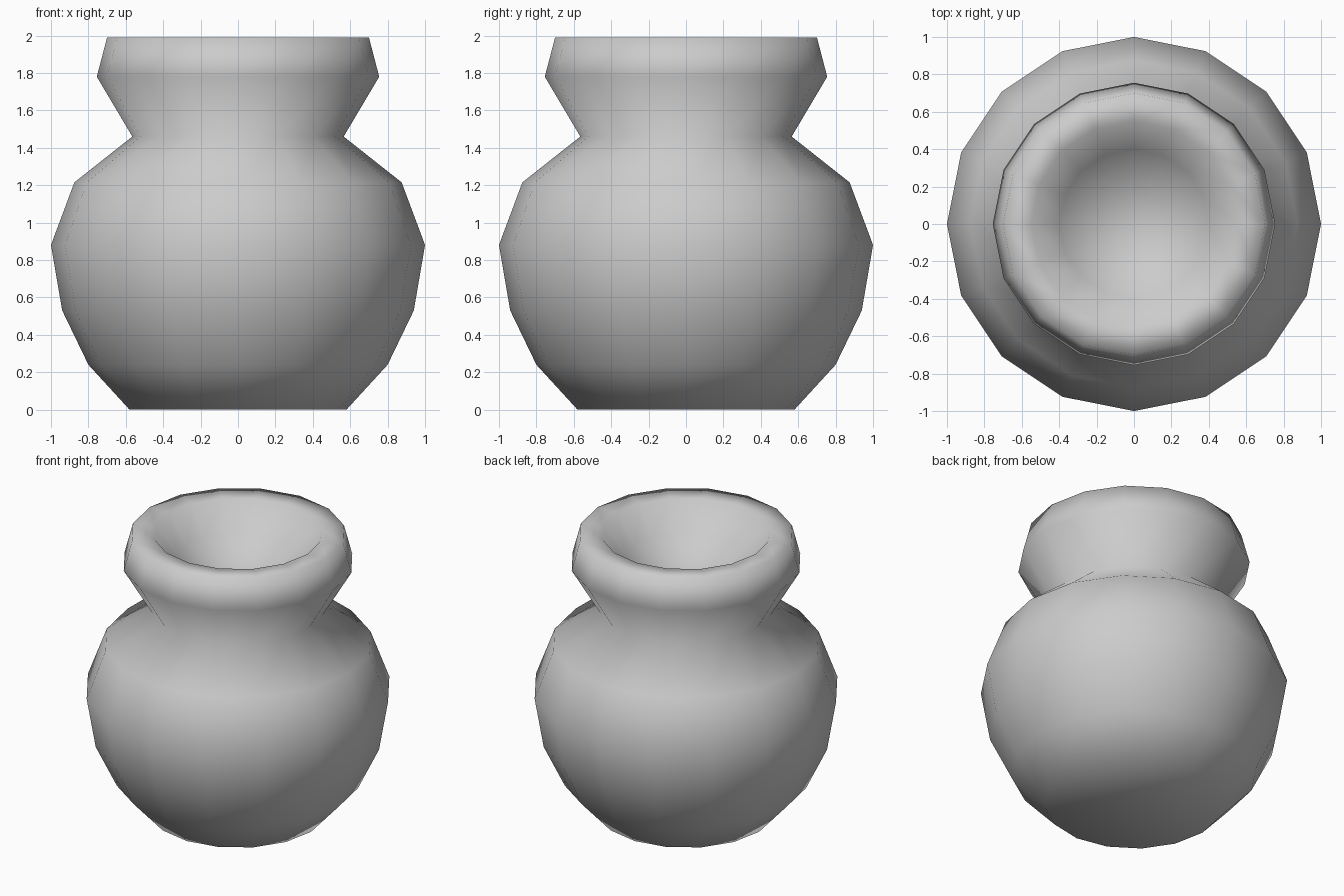
import bpy
import bmesh
from math import cos, sin, tau

cube = bpy.data.objects.get("Cube")
if cube:
    bpy.data.objects.remove(cube, do_unlink=True)

SIDES = 16

# Half outline, from the base up over the lip and down into the dished mouth
PROFILE = [
    (0.58, 0.0), (0.80, 0.24), (0.94, 0.53), (1.0, 0.88),     # belly
    (0.875, 1.215), (0.565, 1.46),                            # shoulder, neck
    (0.755, 1.78), (0.70, 1.99), (0.55, 1.985),               # flared lip
    (0.40, 1.80), (0.20, 1.68),                               # dished mouth
]
MOUTH_DEPTH = 1.64


def grey_material(name, value):
    mat = bpy.data.materials.new(name)
    mat.use_nodes = True
    colour = (value, value, value, 1.0)
    mat.diffuse_color = colour
    shader = next(n for n in mat.node_tree.nodes if n.type == "BSDF_PRINCIPLED")
    shader.inputs["Base Color"].default_value = colour
    shader.inputs["Roughness"].default_value = 0.8
    return mat


def lathe(name, profile, centre_z, mat):
    bm = bmesh.new()
    angles = [tau * i / SIDES for i in range(SIDES)]
    rings = [[bm.verts.new((r * cos(a), r * sin(a), z)) for a in angles]
             for r, z in profile]
    # Walls between neighbouring rings
    for low, high in zip(rings, rings[1:]):
        for i in range(SIDES):
            j = (i + 1) % SIDES
            bm.faces.new((low[i], low[j], high[j], high[i]))
    # Flat base and the fan closing the mouth
    bm.faces.new(rings[0][::-1])
    centre = bm.verts.new((0, 0, centre_z))
    for i in range(SIDES):
        bm.faces.new((rings[-1][i], rings[-1][(i + 1) % SIDES], centre))
    for face in bm.faces:
        face.smooth = True
    mesh = bpy.data.meshes.new(name)
    bm.to_mesh(mesh)
    bm.free()
    mesh.materials.append(mat)
    obj = bpy.data.objects.new(name, mesh)
    bpy.context.collection.objects.link(obj)
    return obj


clay = grey_material("pale grey clay", 0.6)
lathe("round_pot", PROFILE, MOUTH_DEPTH, clay)
